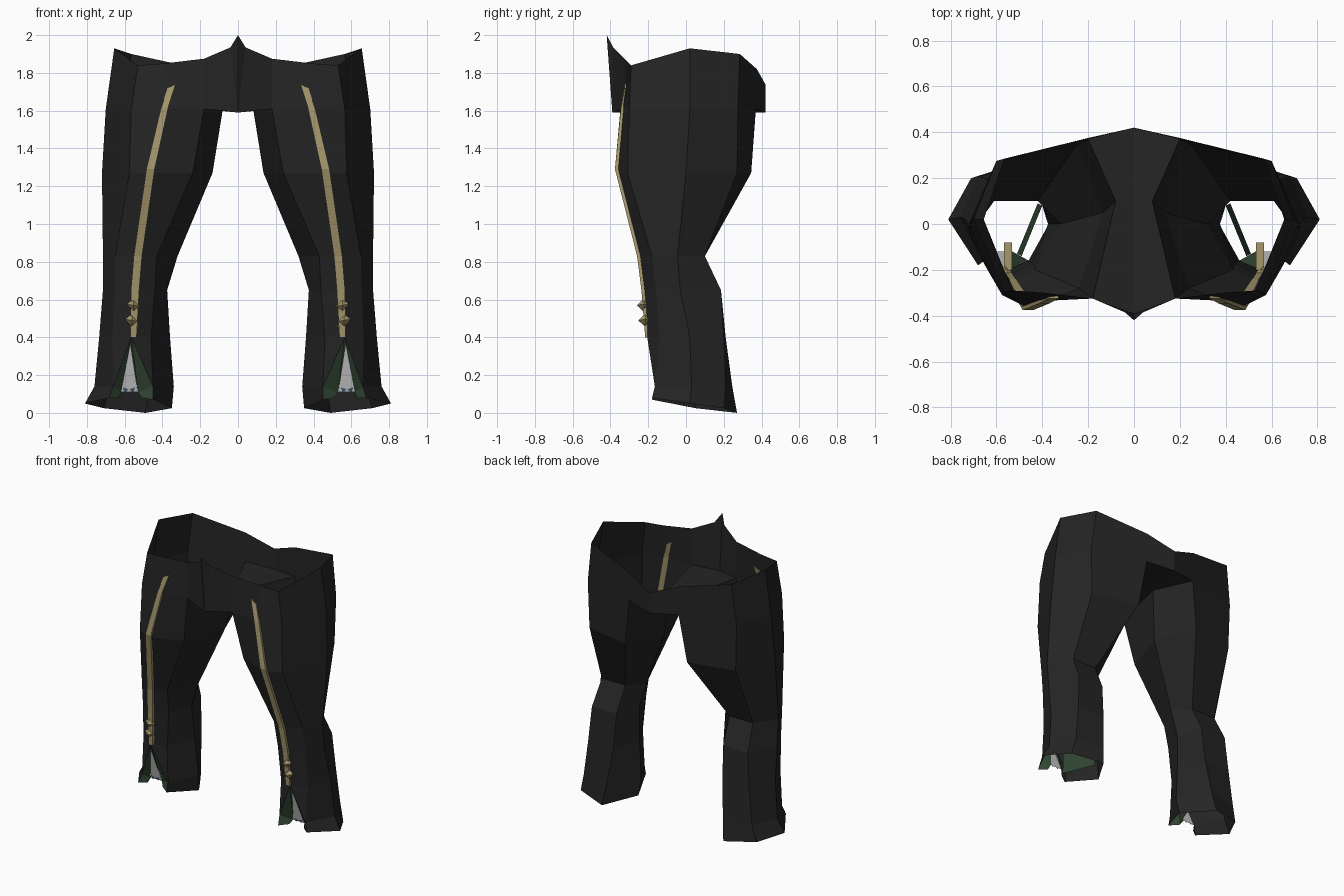
import bpy, bmesh
from mathutils import Vector

if "Cube" in bpy.data.objects:
    bpy.data.objects.remove(bpy.data.objects["Cube"])


def material(name, rgb):
    m = bpy.data.materials.new(name)
    m.diffuse_color = (*rgb, 1)
    m.use_nodes = True
    m.node_tree.nodes["Principled BSDF"].inputs["Base Color"].default_value = m.diffuse_color
    return m


BLACK = material("black cloth", (0.018, 0.018, 0.018))
GOLD = material("gold trim", (0.38, 0.31, 0.15))
GREEN = material("green lining", (0.03, 0.06, 0.032))
BLUE = material("blue hem", (0.05, 0.09, 0.16))


def make(name, bm, mat=None):
    """Turn a right-hand bmesh into an object mirrored across x = 0."""
    bmesh.ops.recalc_face_normals(bm, faces=bm.faces)
    me = bpy.data.meshes.new(name)
    bm.to_mesh(me)
    bm.free()
    ob = bpy.data.objects.new(name, me)
    bpy.context.collection.objects.link(ob)
    if mat:
        me.materials.append(mat)
    mod = ob.modifiers.new("mirror", 'MIRROR')
    mod.use_clip = True
    mod.merge_threshold = 0.001
    return ob


def panels(name, faces, mat=None):
    """Flat cloth panels from short corner lists."""
    bm = bmesh.new()
    for f in faces:
        bm.faces.new([bm.verts.new(p) for p in f])
    bmesh.ops.remove_doubles(bm, verts=bm.verts, dist=0.001)
    return make(name, bm, mat)


# Ring order: outer, front outer, front, front inner, inner, back inner, back outer
WAIST = [(.655, .02, 1.93), (.53, -.29, 1.84), (.39, -.30, 1.85),
         (.18, -.325, 1.875), None, (.2, .375, 1.82), (.565, .285, 1.90)]
LEG = [
    (1.61, [(.70, .02), (.565, -.30), (.385, -.335), (.18, -.325), (.08, .10), (.2, .37), (.60, .275)]),
    (1.27, [(.72, 0), (.575, -.31), (.465, -.365), (.24, -.28), (.135, .05), (.25, .345), (.59, .27)]),
    (0.83, [(.715, -.045), (.65, -.18), (.53, -.248), (.43, -.20), (.32, 0), (.42, .10), (.61, .10)]),
    (0.65, [(.715, -.03), (.655, -.16), (.545, -.225), (.44, -.17), (.375, 0), (.43, .185), (.63, .185)]),
    (0.40, [(.735, .02), (.665, -.14), (.565, -.205), (.46, -.16), (.36, .02), (.44, .21), (.65, .20)]),
    (0.14, [(.76, .03), (.66, -.165), None, (.45, -.165), (.34, .03), (.47, .245), (.68, .21)]),
]
CUFF = [(.81, .02, .05), (.68, -.18, .08), None, (.45, -.18, .07),
        (.35, .05, .025), (.49, .27, 0), (.71, .20, .025)]

# Trousers: legs lofted through the rings, with a slit at the front of each cuff
bm = bmesh.new()
rings = [WAIST] + [[p and (*p, z) for p in pts] for z, pts in LEG] + [CUFF]
V = [[bm.verts.new(p) if p else None for p in r] for r in rings]
for k, (a, b) in enumerate(zip(V, V[1:])):
    for i in range(7):
        j = (i + 1) % 7
        if k == 0 and 4 in (i, j):
            continue
        f = [v for v in (a[i], a[j], b[j], b[i]) if v]
        if len(f) > 2:
            bm.faces.new(f)

# Trousers: centre front, crotch and centre back
peak, shoulder, low, mid, back_low, back_top = [bm.verts.new(p) for p in (
    (0, -.42, 2), (.04, -.385, 1.935), (0, -.39, 1.59),
    (0, .10, 1.59), (0, .42, 1.59), (0, .42, 1.74))]
w, c = V[0], V[1]
for f in ((w[3], c[3], low, shoulder), (shoulder, low, peak), (c[3], c[4], mid, low),
          (c[4], c[5], back_low, mid), (w[5], c[5], back_low, back_top)):
    bm.faces.new(f)
make("trousers", bm, BLACK)

# Green folded lining around each slit
apex = (.565, -.205, .40)
panels("cuff_lining", [
    [apex, (.45, -.165, .14), (.53, -.12, .11)],
    [(.45, -.165, .14), (.45, -.18, .07), (.51, -.14, .08), (.53, -.12, .11)],
    [apex, (.66, -.165, .14), (.62, -.12, .11)],
    [(.66, -.165, .14), (.68, -.18, .08), (.63, -.14, .08), (.62, -.12, .11)],
    [(.49, -.14, .40), (.40, .08, .40), (.42, .09, .09), (.51, -.13, .09)],
], GREEN)

# Pale gusset filling the slit, with a small blue hem
panels("slit_gusset", [[(.57, -.195, .37), (.53, -.12, .11), (.62, -.12, .11)]])
panels("gusset_hem", [
    [(.545, -.128, .135), (.575, -.132, .125), (.555, -.125, .105)],
    [(.61, -.128, .135), (.58, -.132, .125), (.60, -.125, .105)],
], BLUE)

# Gold stripe running down the front of each leg
bm = bmesh.new()
path = [(.352, -.316, 1.73), (.390, -.337, 1.61), (.463, -.367, 1.29),
        (.530, -.250, .83), (.545, -.227, .65), (.553, -.207, .40)]
prev = None
for n, (x, y, z) in enumerate(path):
    tilt = .012 if n < 2 else 0
    h = .022 if n < 5 else .016
    sec = [bm.verts.new(p) for p in (
        (x - h, y - .009, z + tilt), (x + h, y - .009, z - tilt),
        (x + h, y + .009, z - tilt), (x - h, y + .009, z + tilt))]
    if prev:
        for i in range(4):
            j = (i + 1) % 4
            bm.faces.new((prev[i], prev[j], sec[j], sec[i]))
    else:
        bm.faces.new(sec)
    prev = sec
bm.faces.new(prev)
make("stripe", bm, GOLD)

# Two faceted studs near the foot of each stripe
bm = bmesh.new()
for x, y, z in ((.553, -.222, .57), (.562, -.215, .49)):
    ring = [bm.verts.new((x + dx, y, z + dz))
            for dx, dz in ((.036, .006), (0, .036), (-.036, -.006), (0, -.036))]
    for tip in ((x, y - .038, z), (x, y + .03, z)):
        t = bm.verts.new(tip)
        for i in range(4):
            bm.faces.new((ring[i], ring[(i + 1) % 4], t))
make("studs", bm, GOLD)

# Gold fastening bar behind the studs, inside the leg
bm = bmesh.new()
bmesh.ops.create_cube(bm, size=1)
for v in bm.verts:
    v.co = Vector((.55, -.14, .47)) + v.co * Vector((.035, .12, .03))
make("fastening_bar", bm, GOLD)
